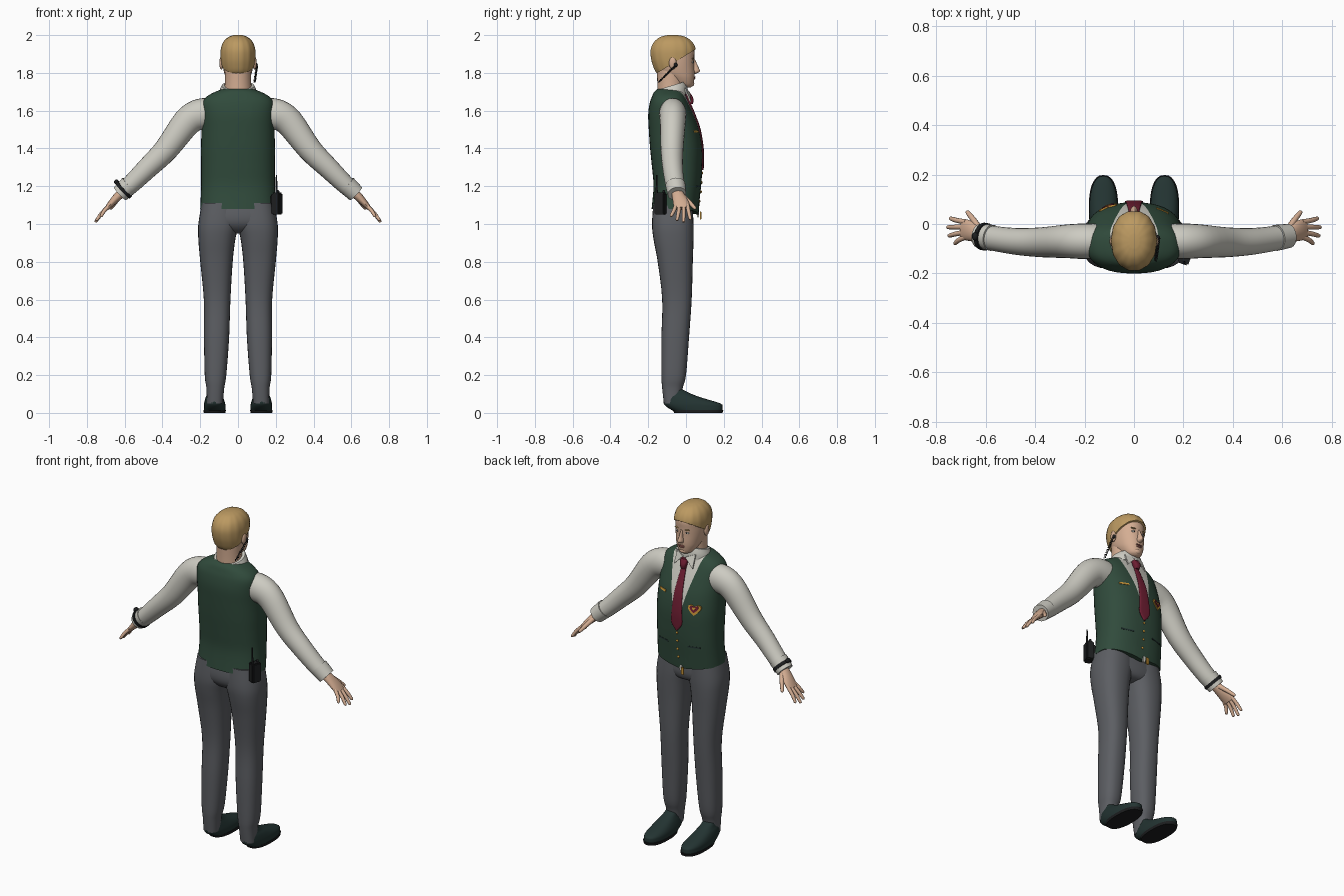
import bpy, bmesh, math
from mathutils import Vector, Matrix

old = bpy.data.objects.get("Cube")
if old:
    bpy.data.objects.remove(old, do_unlink=True)


def material(name, *rgb):
    m = bpy.data.materials.new(name)
    m.use_nodes = True
    m.diffuse_color = (*rgb, 1)
    m.node_tree.nodes["Principled BSDF"].inputs["Base Color"].default_value = (*rgb, 1)
    return m


SKIN = material("skin", .66, .42, .29)
HAIR = material("blond hair", .50, .32, .12)
SHIRT = material("off white shirt", .61, .60, .54)
VEST = material("dark green vest", .03, .07, .045)
CLOTH = material("grey trousers", .107, .112, .124)
SHOE = material("dark shoe leather", .017, .034, .032)
TIE = material("burgundy", .156, .013, .032)
BLACK = material("black", .012, .013, .014)
GOLD = material("gold", .58, .30, .04)
LIP = material("lips", .38, .14, .11)
made = []


def finish(name, bm, *mats):
    bmesh.ops.recalc_face_normals(bm, faces=bm.faces)
    me = bpy.data.meshes.new(name)
    bm.to_mesh(me)
    bm.free()
    for m in mats:
        me.materials.append(m)
    ob = bpy.data.objects.new(name, me)
    bpy.context.collection.objects.link(ob)
    made.append(ob)
    return ob


def dense(rows, steps):
    """Catmull-Rom refinement of rows of numbers."""
    out = []
    last = len(rows) - 1
    for i in range(last):
        four = [rows[max(i - 1, 0)], rows[i], rows[i + 1], rows[min(i + 2, last)]]
        for k in range(steps):
            t = k / steps
            out.append([.5 * (2 * b + (c - a) * t + (2 * a - 5 * b + 4 * c - d) * t * t
                              + (3 * b - a - 3 * c + d) * t ** 3) for a, b, c, d in zip(*four)])
    return out + [list(rows[-1])]


def skin_rings(rings):
    bm = bmesh.new()
    loops = [[bm.verts.new(p) for p in ring] for ring in rings]
    n = len(loops[0])
    for a, b in zip(loops, loops[1:]):
        for i in range(n):
            bm.faces.new((a[i], a[(i + 1) % n], b[(i + 1) % n], b[i]))
    bm.faces.new(loops[0])
    bm.faces.new(loops[-1])
    return bm


def power(v, e):
    return math.copysign(abs(v) ** (2 / e), v)


def loft(name, rows, *mats, e=2.4, n=28, steps=4, tilt=0, ripple=0, edit=None):
    """Stack of rounded sections; each row is z, x min, x max, y min, y max."""
    rings = []
    for z, x0, x1, y0, y1 in dense(rows, steps):
        ring = []
        for i in range(n):
            a = math.tau * i / n
            k = 1 + ripple * math.cos(a * n / 4)
            dy = (y1 - y0) / 2 * power(math.sin(a), e) * k
            ring.append(((x0 + x1) / 2 + (x1 - x0) / 2 * power(math.cos(a), e) * k,
                         (y0 + y1) / 2 + dy, z + tilt * dy))
        rings.append(ring)
    bm = skin_rings(rings)
    if edit:
        edit(bm)
    return finish(name, bm, *mats)


def tube(name, rows, mat, n=16, steps=4):
    """Limb along a path; each row is x, y, z, thickness, width along y."""
    rows = dense(rows, steps)
    pts = [Vector(r[:3]) for r in rows]
    rings = []
    for i, r in enumerate(rows):
        t = (pts[min(i + 1, len(pts) - 1)] - pts[max(i - 1, 0)]).normalized()
        u = t.cross(Vector((0, 1, 0))).normalized()
        v = u.cross(t)
        rings.append([pts[i] + u * r[3] * math.cos(a) + v * r[4] * math.sin(a)
                      for a in (math.tau * k / n for k in range(n))])
    return finish(name, skin_rings(rings), mat)


def ball(name, loc, size, mat):
    bm = bmesh.new()
    bmesh.ops.create_uvsphere(bm, u_segments=16, v_segments=10, radius=1,
                              matrix=Matrix.Translation(loc) @ Matrix.Diagonal((*size, 1)))
    return finish(name, bm, mat)


def box(name, loc, size, mat, turn=0, bevel=.006):
    bm = bmesh.new()
    bmesh.ops.create_cube(bm, size=1, matrix=Matrix.Translation(loc)
                          @ Matrix.Rotation(turn, 4, 'Z') @ Matrix.Diagonal((*size, 1)))
    bmesh.ops.bevel(bm, geom=bm.edges[:], offset=bevel, segments=2, affect='EDGES')
    return finish(name, bm, mat)


def mirrored(rows, s):
    return [(r[0] * s, *r[1:]) for r in rows]


# Vest body: z, half width, back, front
torso = [(z, -w, w, b, f) for z, w, b, f in (
    (1.08, .2, -.182, .066), (1.2, .195, -.172, .08), (1.3, .195, -.18, .086),
    (1.4, .196, -.19, .086), (1.5, .193, -.197, .07), (1.58, .192, -.2, .042),
    (1.64, .189, -.192, .016), (1.675, .165, -.18, 0), (1.70, .12, -.168, -.01),
    (1.715, .08, -.15, -.03))]


def chest(x, z, off=0):
    """Point on the front of the vest."""
    rows = dense(torso, 6)
    _, _, w, b, f = min(rows, key=lambda r: abs(r[0] - z))
    y = (b + f) / 2 + (f - b) / 2 * max(0, 1 - abs(x / w) ** 2.4) ** (1 / 2.4)
    return Vector((x, y + off, z))


def neckline(bm):
    # Shirt front shows in a V cut; hem dips at the front
    slope, tip = .24, 1.30
    for s in (1, -1):
        bmesh.ops.bisect_plane(bm, geom=bm.verts[:] + bm.edges[:] + bm.faces[:],
                               plane_co=(0, 0, tip), plane_no=(s, 0, -slope))
    for f in bm.faces:
        c = f.calc_center_median()
        f.material_index = int(c.y > -.06 and abs(c.x) < slope * (c.z - tip))
    for v in bm.verts:
        if v.co.y > 0 and v.co.z < 1.12:
            v.co.z -= .03 * (1 - abs(v.co.x) / .22)


loft("vest", torso, VEST, SHIRT, n=40, edit=neckline)


def plate(name, outline, mat, off=.005):
    """Thin plate wrapped on the chest from x, z points."""
    rings = [[chest(x, z, o) for x, z in outline] for o in (-.002, off)]
    return finish(name, skin_rings(rings), mat)


def rect(x, z, w, h):
    return [(x - w, z - h), (x + w, z - h), (x + w, z + h), (x - w, z + h)]


def heart(x, z, size):
    out = []
    for i in range(20):
        a = math.tau * i / 20
        out.append((x + size * math.sin(a) ** 3, z + size / 16 * (
            13 * math.cos(a) - 5 * math.cos(2 * a) - 2 * math.cos(3 * a))))
    return out


# Chest details
plate("heart_badge", heart(-.105, 1.43, .036), GOLD, .006)
plate("heart_badge_center", heart(-.105, 1.435, .024), TIE, .008)
plate("heart_badge_stud", heart(-.105, 1.437, .010), GOLD, .0095)
plate("name_tag", rect(.115, 1.49, .025, .006), GOLD)
for s, side in ((1, "left"), (-1, "right")):
    plate(side + "_pocket_welt", rect(s * .1, 1.2, .035, .004), SHOE, .004)
for i in range(4):
    ball("vest_button", chest(0, 1.27 - i * .05, .002), (.007, .004, .007), GOLD)
box("shirt_tail", (-.015, .064, 1.055), (.02, .012, .04), SHIRT, bevel=.003)
box("watch_fob", (-.03, .078, 1.045), (.018, .008, .045), GOLD, bevel=.003)

# Tie
loft("tie_blade", [(z, -w, w, chest(0, z).y - .004, chest(0, z).y + .008) for z, w in (
    (1.285, .004), (1.33, .036), (1.4, .033), (1.5, .027), (1.58, .020), (1.65, .014))],
    TIE, e=3, n=16)
loft("tie_knot", [(1.635, -.013, .013, .008, .036), (1.66, -.02, .02, .004, .04),
                  (1.69, -.024, .024, -.005, .026)], TIE, e=3, n=16)

# Collar, neck
loft("shirt_collar", [(1.665, -.106, .106, -.168, .01), (1.70, -.1, .1, -.166, .008),
                      (1.732, -.086, .086, -.158, 0)], SHIRT, e=2.1, tilt=.3)
for s in (1, -1):
    pts = [(.008, .012, 1.70), (.06, -.012, 1.72), (.062, .02, 1.645)]
    finish("collar_wing", skin_rings([[(s * x, y + o, z) for x, y, z in pts]
                                      for o in (0, .008)]), SHIRT)
loft("neck", [(1.68, -.074, .074, -.152, -.01), (1.75, -.07, .07, -.152, -.012),
              (1.83, -.07, .07, -.155, -.01)], SKIN, e=2)

# Head and hair
head = [(z, -w, w, b, f) for z, w, b, f in (
    (1.722, .02, -.03, .022), (1.735, .042, -.06, .038), (1.77, .062, -.10, .044),
    (1.80, .073, -.145, .046), (1.84, .081, -.165, .044), (1.88, .084, -.175, .044),
    (1.92, .082, -.175, .044), (1.955, .069, -.158, .026), (1.98, .043, -.125, -.008),
    (1.99, .012, -.085, -.05))]
loft("head", head, SKIN, e=2.15)


def hairline(bm):
    bmesh.ops.bisect_plane(bm, geom=bm.verts[:] + bm.edges[:] + bm.faces[:], clear_inner=True,
                           plane_co=(0, .04, 1.918), plane_no=(0, -.62, 1))
    bmesh.ops.holes_fill(bm, edges=bm.edges[:])


loft("hair", [(z + .05 * max(0, z - 1.79), a - .008, b + .008, c - .012, d + .008)
              for z, a, b, c, d in head], HAIR, e=2.15, n=56, ripple=.012, edit=hairline)
loft("nose", [(1.795, -.010, .010, .02, .052), (1.808, -.016, .016, .02, .073),
              (1.835, -.010, .010, .02, .064), (1.872, -.007, .007, .02, .047)],
     SKIN, e=2, n=16)
ball("upper_lip", (0, .044, 1.778), (.022, .007, .004), LIP)
ball("lower_lip", (0, .042, 1.769), (.018, .008, .005), LIP)
ball("chin", (0, .030, 1.742), (.022, .014, .014), SKIN)
for s, side in ((1, "left"), (-1, "right")):
    ball(side + "_eye", (s * .031, .034, 1.857), (.013, .007, .006), SHIRT)
    ball(side + "_pupil", (s * .031, .039, 1.857), (.005, .003, .005), BLACK)
    ball(side + "_eyebrow", (s * .032, .036, 1.876), (.018, .007, .004), HAIR)
    ball(side + "_ear", (s * .088, -.07, 1.852), (.011, .02, .034), SKIN)

# Earpiece with coiled wire
ball("earpiece", (.096, -.055, 1.842), (.009, .01, .012), BLACK)
wire = bpy.data.curves.new("earpiece_wire", 'CURVE')
wire.dimensions = '3D'
wire.bevel_depth = .0025
wire.bevel_resolution = 1
spline = wire.splines.new('POLY')
spline.points.add(95)
for i, p in enumerate(spline.points):
    t, a = i / 95, i * math.tau / 8
    p.co = (.1 - .012 * t + .005 * math.cos(a), -.06 - .085 * t + .005 * math.sin(a),
            1.835 - .085 * t, 1)
wire.materials.append(BLACK)
bpy.context.collection.objects.link(bpy.data.objects.new("earpiece_wire", wire))

# Arms and hands
sleeve = [(.14, -.07, 1.58, .083, .07), (.2, -.07, 1.58, .083, .072),
          (.27, -.07, 1.54, .076, .068), (.38, -.074, 1.395, .064, .060),
          (.48, -.07, 1.295, .056, .054), (.57, -.058, 1.207, .049, .050),
          (.61, -.05, 1.175, .045, .047)]
cuff = [(.575, -.056, 1.207, .052, .053), (.625, -.048, 1.160, .047, .049)]
palm = [(.595, -.05, 1.185, .026, .03), (.635, -.04, 1.147, .023, .034),
        (.67, -.026, 1.11, .018, .042), (.695, -.022, 1.082, .012, .040)]
fingers = [("index", .008, .022, .745, 1.022), ("middle", -.012, -.013, .755, 1.01),
           ("ring", -.033, -.047, .75, 1.018), ("little", -.052, -.078, .727, 1.038)]
for s, side in ((1, "left"), (-1, "right")):
    tube(side + "_sleeve", mirrored(sleeve, s), SHIRT, n=24)
    tube(side + "_cuff", mirrored(cuff, s), SHIRT, n=24)
    tube(side + "_palm", mirrored(palm, s), SKIN)
    for label, y0, y1, x, z in fingers:
        tube(f"{side}_{label}_finger", mirrored(
            [(.68, y0, 1.10, .010, .011), ((.69 + x) / 2, (y0 + y1) / 2, (1.10 + z) / 2, .010, .010),
             (x - .004, y1, z + .006, .008, .008), (x, y1, z, .003, .003)], s), SKIN, n=10)
    tube(side + "_thumb", mirrored([(.625, -.02, 1.15, .014, .014), (.65, .018, 1.115, .012, .012),
                                    (.672, .046, 1.085, .009, .009), (.676, .052, 1.079, .003, .003)],
                                   s), SKIN, n=10)
tube("wrist_watch_strap", mirrored([(.598, -.052, 1.188, .055, .056),
                                    (.611, -.05, 1.176, .055, .056)], -1), BLACK, n=24)
ball("wrist_watch_dial", (-.643, -.05, 1.222), (.013, .017, .013), BLACK)

# Trousers and shoes: rows of z, inner x, outer x, back, front
leg = [(1.11, -.01, .192, -.172, .034), (1.0, -.004, .21, -.18, .04), (.92, .014, .21, -.172, .04),
       (.8, .028, .2, -.15, .036), (.6, .04, .181, -.126, .03), (.4, .047, .18, -.13, .016),
       (.2, .062, .176, -.13, 0), (.13, .073, .167, -.126, -.018), (.05, .08, .165, -.117, -.03)]
upper = [(.012, .068, .180, -.07, .192), (.03, .066, .181, -.10, .194), (.05, .068, .180, -.118, .182),
         (.08, .078, .172, -.115, .085), (.10, .085, .163, -.112, .03), (.125, .09, .158, -.10, -.02)]
sole = [(0, .066, .181, -.062, .193), (.016, .064, .183, -.07, .198)]
for s, side in ((1, "left"), (-1, "right")):
    for label, rows, mat in (("trouser_leg", leg, CLOTH), ("shoe", upper, SHOE), ("sole", sole, BLACK)):
        loft(f"{side}_{label}", [(r[0], s * r[1], s * r[2], r[3], r[4]) for r in rows], mat)
loft("trouser_seat", [(1.13, -.188, .188, -.165, .03), (1.05, -.2, .2, -.178, .036),
                      (1.0, -.19, .19, -.172, .036), (.965, -.12, .12, -.145, .02),
                      (.95, -.07, .07, -.11, -.02)], CLOTH)

# Belt radio
box("radio_body", (.207, -.135, 1.108), (.044, .058, .115), BLACK, turn=-.35)
box("radio_clip", (.190, -.128, 1.125), (.03, .03, .05), BLACK, turn=-.35, bevel=.003)
tube("radio_antenna", [(.203, -.155, 1.15, .006, .006), (.204, -.155, 1.2, .005, .005),
                       (.203, -.155, 1.26, .003, .003)], BLACK, n=8)
ball("radio_knob", (.212, -.118, 1.17), (.007, .007, .01), BLACK)

bpy.ops.object.select_all(action='DESELECT')
for ob in made:
    ob.select_set(True)
bpy.context.view_layer.objects.active = made[0]
bpy.ops.object.shade_smooth_by_angle(angle=math.radians(45))
